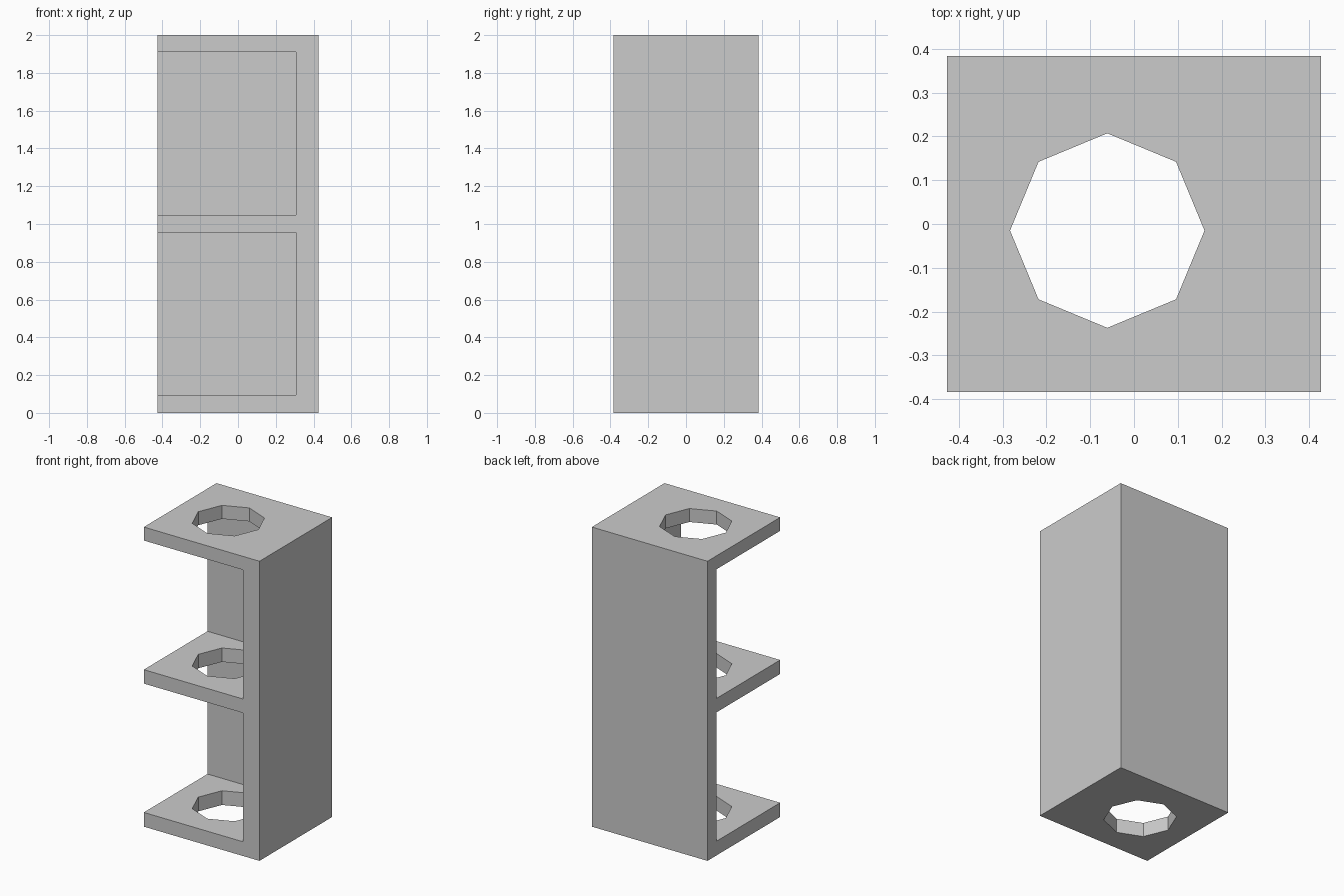
import bpy

if "Cube" in bpy.data.objects:
    bpy.data.objects.remove(bpy.data.objects["Cube"])

W, D, H = 0.854, 0.767, 2.0      # outer size
SIDE, BACK = 0.12, 0.096         # wall thicknesses


def box(name, lo, hi):
    bpy.ops.mesh.primitive_cube_add(size=1, location=[(a + b) / 2 for a, b in zip(lo, hi)])
    ob = bpy.context.object
    ob.name = name
    ob.scale = [b - a for a, b in zip(lo, hi)]
    bpy.ops.object.transform_apply(location=True, rotation=False, scale=True)
    return ob


def cut(body, cutter):
    mod = body.modifiers.new("cut", 'BOOLEAN')
    mod.operation = 'DIFFERENCE'
    mod.solver = 'EXACT'
    mod.object = cutter
    bpy.context.view_layer.objects.active = body
    bpy.ops.object.modifier_apply(modifier=mod.name)
    bpy.data.objects.remove(cutter, do_unlink=True)


# Solid block that becomes the corner shelf
shelf = box("corner_shelf", (-W / 2, -D / 2, 0), (W / 2, D / 2, H))

# Two bays open to the front and left, leaving a back and a right wall
for z0, z1 in ((0.095, 0.955), (1.048, 1.91)):
    cut(shelf, box("bay_cutter", (-W, -D, z0), (W / 2 - SIDE, D / 2 - BACK, z1)))

# Octagonal hole through all three plates
bpy.ops.mesh.primitive_cylinder_add(vertices=8, radius=0.222, depth=3, location=(-0.061, -0.015, 1))
cut(shelf, bpy.context.object)
